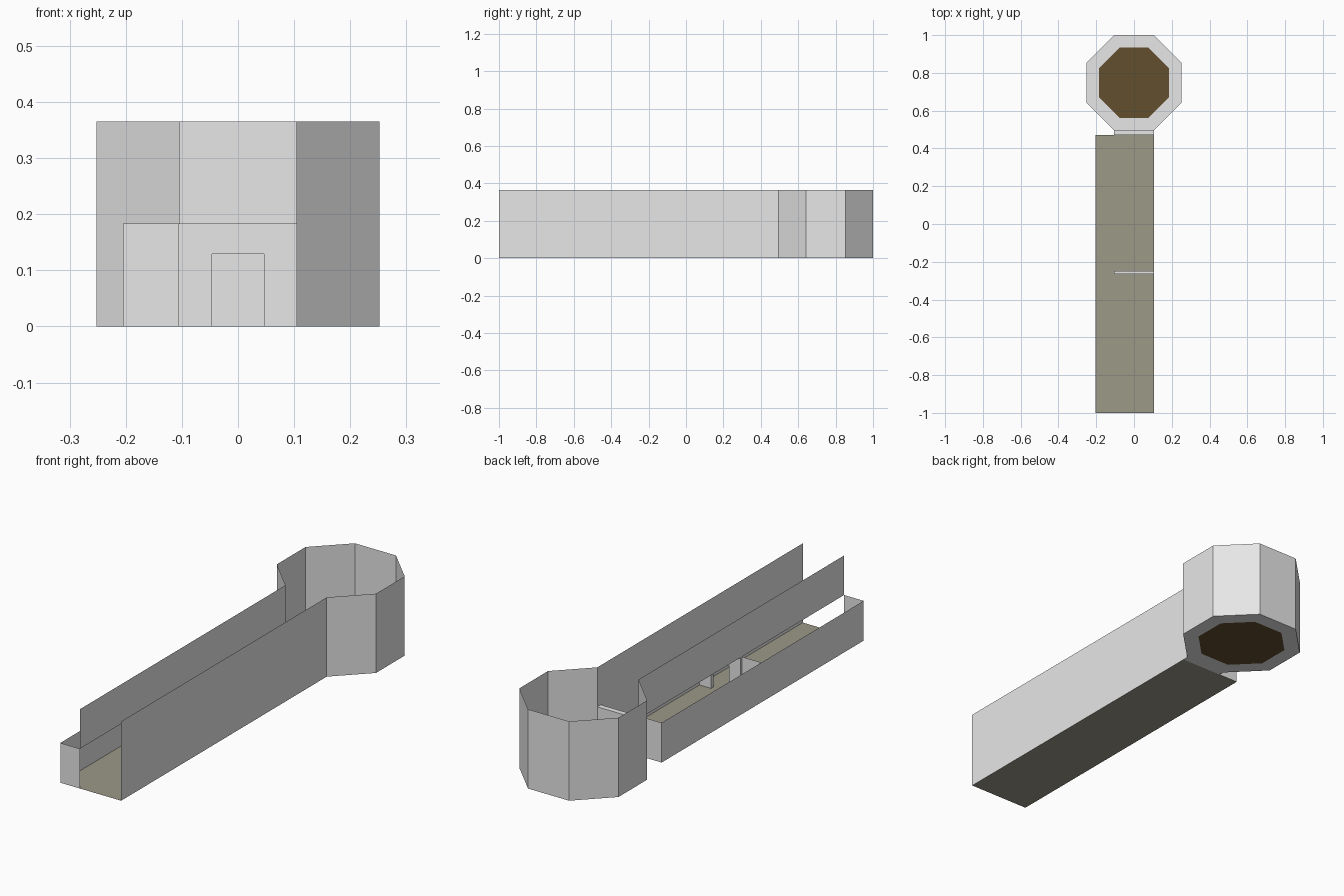
import bpy, bmesh, math

cube = bpy.data.objects.get("Cube")
if cube:
    bpy.data.objects.remove(cube, do_unlink=True)


def material(name, rgb):
    m = bpy.data.materials.new(name)
    m.use_nodes = True
    m.diffuse_color = (*rgb, 1)
    m.node_tree.nodes["Principled BSDF"].inputs["Base Color"].default_value = (*rgb, 1)
    return m


GREY = material("light grey plaster", (0.8, 0.8, 0.8))
OLIVE = material("olive stone", (0.33, 0.32, 0.245))
BROWN = material("dark brown earth", (0.122, 0.077, 0.027))

# Shared dimensions
TALL, LOW = 0.365, 0.183
HALF, AISLE = 0.105, -0.205
FRONT, BACK = -1.0, 0.47
APOTHEM, CENTRE = 0.2525, 0.7475
ROOM = CENTRE - APOTHEM


def build(name, faces, mats):
    """Make an object from a list of (points, material index)."""
    bm = bmesh.new()
    for points, index in faces:
        bm.faces.new([bm.verts.new(p) for p in points]).material_index = index
    bmesh.ops.remove_doubles(bm, verts=bm.verts, dist=0.0005)
    mesh = bpy.data.meshes.new(name)
    bm.to_mesh(mesh)
    bm.free()
    for m in mats:
        mesh.materials.append(m)
    obj = bpy.data.objects.new(name, mesh)
    bpy.context.collection.objects.link(obj)
    return obj


def panel(a, b, z0, z1):
    """Upright sheet between two plan points."""
    return [(*a, z0), (*b, z0), (*b, z1), (*a, z1)], 0


def ground(x0, x1, y0, y1):
    return [(x0, y0, 0), (x1, y0, 0), (x1, y1, 0), (x0, y1, 0)], 0


def octagon(apothem):
    r = apothem / math.cos(math.pi / 8)
    angles = [math.pi / 8 + i * math.pi / 4 for i in range(8)]
    return [(r * math.cos(a), CENTRE + r * math.sin(a)) for a in angles]


def doorway(name, y0, y1):
    """Thick cross wall with a door opening, open underneath."""
    d, h = 0.046, 0.129
    path = [(-HALF, 0), (-HALF, LOW), (HALF, LOW), (HALF, 0),
            (d, 0), (d, h), (-d, h), (-d, 0)]
    faces = [([(x, y0, z) for x, z in reversed(path)], 0),
             ([(x, y1, z) for x, z in path], 0)]
    for i, (p, q) in enumerate(zip(path, path[1:] + path[:1])):
        if p[1] or q[1]:
            faces.append(([(p[0], y0, p[1]), (q[0], y0, q[1]),
                           (q[0], y1, q[1]), (p[0], y1, p[1])], 0))
    build(name, faces, [GREY])


# Corridor floor, and the sill joining it to the room
build("corridor_floor", [ground(AISLE, HALF, FRONT, BACK)], [OLIVE])
build("room_sill", [ground(-HALF, HALF, BACK, ROOM)], [GREY])

# Corridor walls: full height on the left, upper half only over the aisle
build("left_wall", [panel((HALF, FRONT), (HALF, ROOM), 0, TALL)], [GREY])
build("upper_right_wall", [panel((-HALF, ROOM), (-HALF, FRONT), LOW, TALL)], [GREY])

# Low side aisle with closed ends and a middle divider
build("aisle_wall", [panel((AISLE, BACK), (AISLE, FRONT), 0, LOW),
                     panel((AISLE, FRONT), (-HALF, FRONT), 0, LOW),
                     panel((-HALF, BACK), (AISLE, BACK), 0, LOW)], [GREY])
build("aisle_divider", [panel((AISLE, -0.256), (-HALF, -0.256), 0, LOW)], [GREY])

# Cross walls with doors
doorway("middle_doorway", -0.266, -0.248)
doorway("room_doorway", BACK, ROOM)

# Octagonal room: seven walls, grey floor rim and brown centre
outer, inner = octagon(APOTHEM), octagon(0.186)
pairs = [(i, (i + 1) % 8) for i in range(8)]
build("room_walls", [panel(outer[i], outer[j], 0, TALL) for i, j in pairs
                     if outer[i][1] + outer[j][1] > 2 * ROOM + 0.01], [GREY])
rim = [([(*outer[i], 0), (*outer[j], 0), (*inner[j], 0), (*inner[i], 0)], 0)
       for i, j in pairs]
build("room_floor", rim + [([(*p, 0) for p in inner], 1)], [GREY, BROWN])
